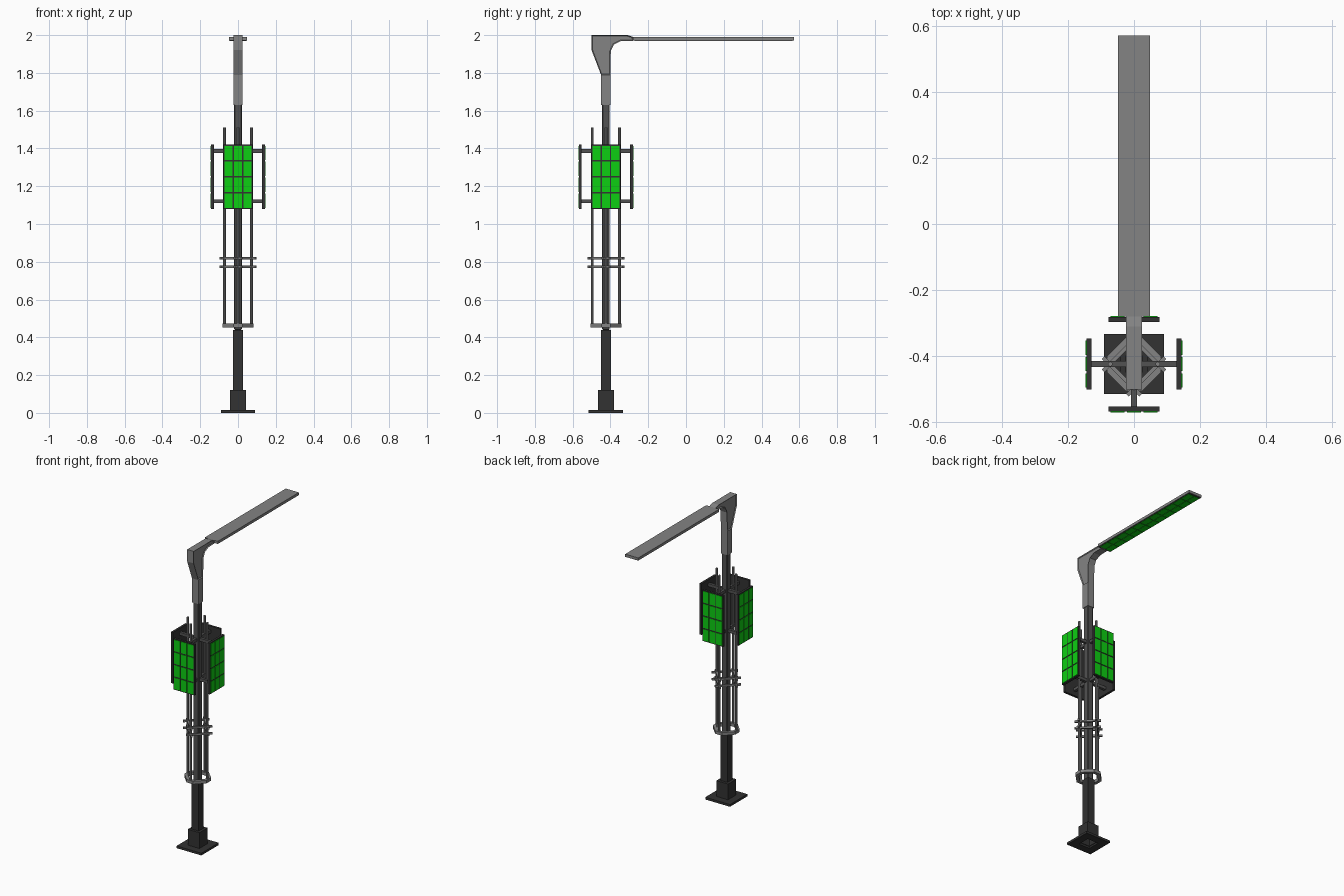
import bpy, bmesh, math
from mathutils import Matrix, Vector

if "Cube" in bpy.data.objects:
    bpy.data.objects.remove(bpy.data.objects["Cube"])

CY = -0.424  # pole axis in y


def material(name, r, g, b):
    m = bpy.data.materials.new(name)
    m.diffuse_color = (r, g, b, 1)
    m.use_nodes = True
    m.node_tree.nodes["Principled BSDF"].inputs["Base Color"].default_value = m.diffuse_color
    return m


DARK = material("dark_metal", 0.032, 0.032, 0.032)
MID = material("charcoal_metal", 0.085, 0.085, 0.085)
GREY = material("grey_metal", 0.23, 0.23, 0.23)
GREEN = material("green_cells", 0.004, 0.62, 0.006)


def finish(name, bm, mat):
    bmesh.ops.recalc_face_normals(bm, faces=bm.faces)
    me = bpy.data.meshes.new(name)
    bm.to_mesh(me)
    bm.free()
    me.materials.append(mat)
    ob = bpy.data.objects.new(name, me)
    bpy.context.collection.objects.link(ob)
    return ob


def add_box(bm, lo, hi, rot=None):
    """Box between two corners, optionally transformed by a matrix."""
    lo, hi = Vector(lo), Vector(hi)
    m = Matrix.Translation((lo + hi) / 2) @ Matrix.Diagonal((hi - lo).to_4d())
    m[3][3] = 1
    bmesh.ops.create_cube(bm, size=1, matrix=(rot @ m) if rot else m)


def box(name, lo, hi, mat):
    bm = bmesh.new()
    add_box(bm, lo, hi)
    return finish(name, bm, mat)


def around(angle):
    """Rotate about the z axis, then move onto the pole."""
    return Matrix.Translation((0, CY, 0)) @ Matrix.Rotation(angle, 4, 'Z')


def ring(name, outer, inner, z0, z1, mat):
    """Hollow prism around the pole from two matching outlines."""
    bm = bmesh.new()
    loops = [[bm.verts.new((x, y + CY, z)) for x, y in pts]
             for pts, z in ((outer, z0), (outer, z1), (inner, z1), (inner, z0))]
    n = len(outer)
    for k in range(4):
        a, b = loops[k], loops[(k + 1) % 4]
        for i in range(n):
            j = (i + 1) % n
            bm.faces.new((a[i], a[j], b[j], b[i]))
    return finish(name, bm, mat)


def square(s):
    return [(-s, -s), (s, -s), (s, s), (-s, s)]


def octagon(a, b):
    return [(a, -b), (a, b), (b, a), (-b, a), (-a, b), (-a, -b), (-b, -a), (b, -a)]


# Base: hollow foot plate and socket, lower and upper pole
ring("base_plate", square(0.091), square(0.04), 0, 0.015, DARK)
ring("base_socket", square(0.043), square(0.036), 0.012, 0.112, DARK)
box("socket_cap", (-0.043, CY - 0.043, 0.11), (0.043, CY + 0.043, 0.12), DARK)
box("lower_pole", (-0.026, CY - 0.026, 0.12), (0.026, CY + 0.026, 0.44), DARK)
pole = box("upper_pole", (-0.02, CY - 0.02, 0.44), (0.02, CY + 0.02, 1.64), MID)
bev = pole.modifiers.new("bevel", 'BEVEL')
bev.width, bev.segments = 0.004, 1

# Cage: bottom collar, four rods, two levels of crossing tie bars
ring("cage_collar", octagon(0.082, 0.024), octagon(0.062, 0.016), 0.452, 0.472, GREY)
bm = bmesh.new()
for k in range(4):
    m = around(k * math.pi / 2) @ Matrix.Translation((0.072, 0, 0.983))
    bmesh.ops.create_cone(bm, cap_ends=True, segments=8, radius1=0.0075,
                          radius2=0.0075, depth=1.054, matrix=m)
finish("cage_rods", bm, GREY)
bm = bmesh.new()
for z in (0.773, 0.818):
    for k in range(4):
        add_box(bm, (0.046, -0.08, z - 0.006), (0.058, 0.08, z + 0.006),
                around(math.pi / 4 + k * math.pi / 2))
finish("cage_tie_bars", bm, GREY)

# Four panels with support arms, all built outward along local x
arms, backs, cells = bmesh.new(), bmesh.new(), bmesh.new()
for k in range(4):
    m = around(k * math.pi / 2)
    for z in (1.12, 1.386):
        add_box(arms, (0.015, -0.009, z - 0.01), (0.13, 0.009, z + 0.01), m)
    add_box(backs, (0.128, -0.077, 1.08), (0.143, 0.077, 1.42), m)
    for c in range(3):
        for r in range(4):
            y, z = (c - 1) * 0.0495, 1.25 + (r - 1.5) * 0.084
            add_box(cells, (0.142, y - 0.0215, z - 0.038),
                    (0.146, y + 0.0215, z + 0.038), m)
finish("panel_arms", arms, MID)
finish("panel_backs", backs, DARK)
finish("panel_cells", cells, GREEN)

# Top bracket: sleeve and gusset with recessed sides
box("arm_sleeve", (-0.024, -0.45, 1.63), (0.024, -0.401, 1.79), GREY)
profile = [(-0.45, 1.79), (-0.50, 1.92), (-0.50, 2.0), (-0.31, 2.0), (-0.28, 1.99),
           (-0.28, 1.97), (-0.345, 1.968), (-0.382, 1.95), (-0.398, 1.915),
           (-0.401, 1.79)]
bm = bmesh.new()
face = bm.faces.new([bm.verts.new((-0.024, y, z)) for y, z in profile])
ext = bmesh.ops.extrude_face_region(bm, geom=[face])
bmesh.ops.translate(bm, vec=(0.048, 0, 0),
                    verts=[v for v in ext["geom"] if isinstance(v, bmesh.types.BMVert)])
bmesh.ops.recalc_face_normals(bm, faces=bm.faces)
sides = [f for f in bm.faces if abs(f.normal.x) > 0.9]
bmesh.ops.inset_individual(bm, faces=sides, thickness=0.006, depth=-0.006)
finish("arm_bracket", bm, GREY)

# Long lamp arm with a grid of cells underneath
box("lamp_arm", (-0.048, -0.28, 1.972), (0.048, 0.571, 1.99), GREY)
box("lamp_backing", (-0.044, -0.272, 1.97), (0.044, 0.565, 1.974), DARK)
bm = bmesh.new()
for c in (-1, 1):
    for r in range(11):
        x, y = c * 0.0218, 0.1465 + (r - 5) * 0.0755
        add_box(bm, (x - 0.0195, y - 0.035, 1.968), (x + 0.0195, y + 0.035, 1.971))
finish("lamp_cells", bm, GREEN)
